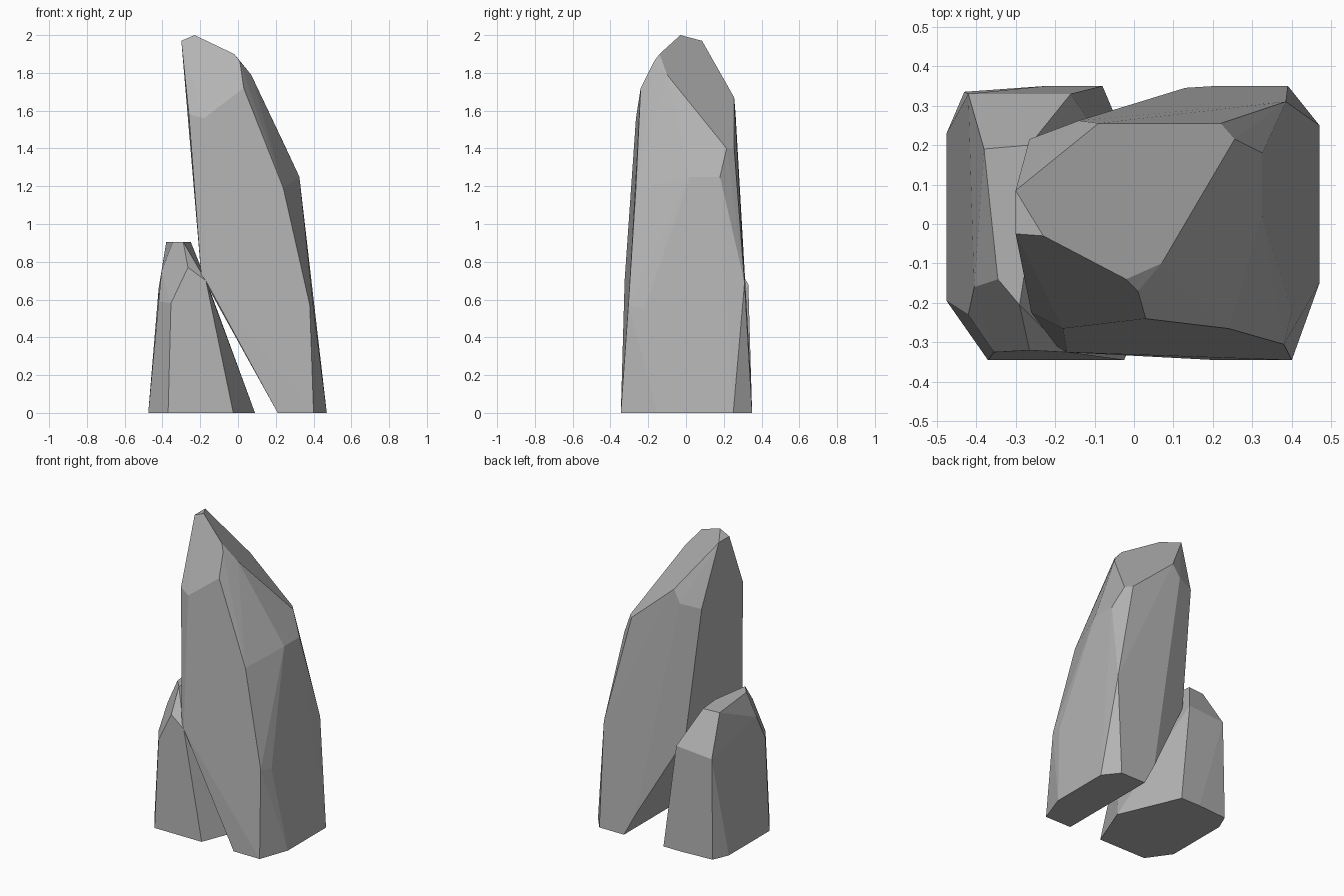
import bpy
import bmesh
import math

cube = bpy.data.objects.get("Cube")
if cube:
    bpy.data.objects.remove(cube)

stone = bpy.data.materials.new("stone_grey")
stone.use_nodes = True
grey = (0.45, 0.45, 0.45, 1)
stone.diffuse_color = grey
stone.node_tree.nodes["Principled BSDF"].inputs["Base Color"].default_value = grey


def chiselled_rock(name, *rings):
    """Faceted convex stone wrapped around rings of corner points."""
    bm = bmesh.new()
    for ring in rings:
        for corner in ring:
            bm.verts.new(corner)
    hull = bmesh.ops.convex_hull(bm, input=bm.verts)
    loose = {g for g in hull["geom_interior"] + hull["geom_unused"]
             if isinstance(g, bmesh.types.BMVert)}
    bmesh.ops.delete(bm, geom=list(loose), context="VERTS")
    # Merge nearly coplanar triangles into broad facets
    bmesh.ops.dissolve_limit(bm, angle_limit=math.radians(3),
                             verts=bm.verts, edges=bm.edges)
    bmesh.ops.recalc_face_normals(bm, faces=bm.faces)
    mesh = bpy.data.meshes.new(name)
    bm.to_mesh(mesh)
    bm.free()
    mesh.materials.append(stone)
    rock = bpy.data.objects.new(name, mesh)
    bpy.context.collection.objects.link(rock)
    return rock


# Tall leaning rock: foot, waist, shoulder and sloping crown
chiselled_rock(
    "tall_rock",
    [(.21, -.345, 0), (.40, -.345, 0), (.47, -.15, 0),
     (.47, .25, 0), (.39, .35, 0), (.21, .35, 0)],
    [(.13, .345, .15), (-.17, .25, .70), (-.195, -.31, .73), (-.17, -.325, .70),
     (.38, -.305, .57), (.40, -.22, .55), (.395, .285, .62), (.385, .31, .69)],
    [(.24, -.265, 1.19), (.325, .02, 1.25), (.325, .18, 1.25),
     (-.18, -.265, 1.56), (-.26, -.225, 1.58),
     (-.265, .215, 1.57), (-.14, .262, 1.59)],
    [(-.30, -.025, 1.97), (-.23, -.03, 2), (-.02, -.14, 1.90), (.01, -.17, 1.86),
     (.03, -.24, 1.72), (.07, -.10, 1.79), (.255, .215, 1.40),
     (.22, .255, 1.40), (-.09, .255, 1.67), (-.30, .085, 1.97)],
)

# Short rock beside it: foot, shoulder and flat crown
chiselled_rock(
    "short_rock",
    [(-.37, -.345, 0), (-.025, -.345, 0), (.09, -.05, 0), (-.08, .35, 0),
     (-.22, .35, 0), (-.43, .335, 0), (-.475, .23, 0), (-.475, -.195, 0)],
    [(-.42, -.23, .59), (-.355, -.325, .58), (-.265, -.32, .77), (-.17, -.325, .70),
     (-.17, .10, .70), (-.16, .33, .68), (-.42, .33, .66)],
    [(-.405, -.16, .75), (-.405, .205, .75), (-.345, -.14, .905),
     (-.29, -.205, .905), (-.25, .05, .905), (-.265, .20, .905), (-.38, .19, .905)],
)
